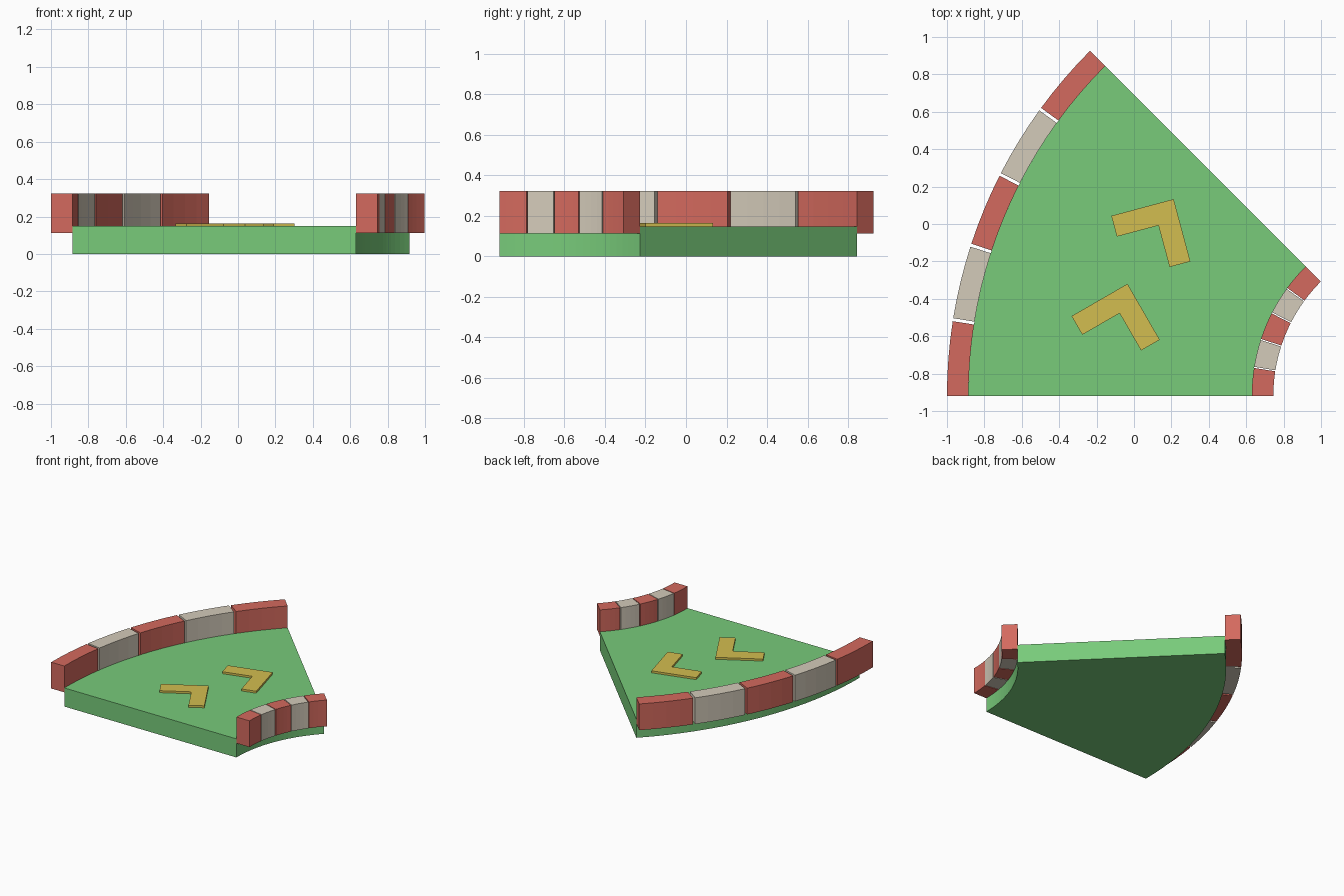
import bpy
from math import cos, sin, radians

cube = bpy.data.objects.get("Cube")
if cube:
    bpy.data.objects.remove(cube, do_unlink=True)

CX, CY = 1.61, -0.92          # centre of the bend
R_IN, R_OUT = 0.98, 2.495     # track radii
WALL, BEND = 0.115, 45        # kerb thickness, total turn in degrees
FLOOR_TOP = 0.148


def material(name, rgb):
    m = bpy.data.materials.new(name)
    m.use_nodes = True
    m.diffuse_color = (*rgb, 1)
    m.node_tree.nodes["Principled BSDF"].inputs["Base Color"].default_value = (*rgb, 1)
    return m


green = material("grass green", (0.188, 0.597, 0.195))
red = material("kerb red", (0.658, 0.144, 0.112))
cream = material("kerb cream", (0.658, 0.597, 0.491))
yellow = material("arrow yellow", (0.651, 0.515, 0.08))


def polar(r, degrees):
    a = radians(180 - degrees)
    return CX + r * cos(a), CY + r * sin(a)


def build(name, verts, faces, mat):
    mesh = bpy.data.meshes.new(name)
    mesh.from_pydata(verts, [], faces)
    mesh.materials.append(mat)
    obj = bpy.data.objects.new(name, mesh)
    bpy.context.collection.objects.link(obj)
    return obj


def arc_block(name, r0, r1, a0, a1, z0, z1, steps, mat):
    """Solid ring sector swept from angle a0 to a1."""
    verts, faces = [], []
    for i in range(steps + 1):
        a = a0 + (a1 - a0) * i / steps
        for r, z in ((r0, z0), (r1, z0), (r1, z1), (r0, z1)):
            verts.append((*polar(r, a), z))
    for i in range(steps):
        b = i * 4
        for k in range(4):
            n = (k + 1) % 4
            faces.append((b + k, b + n, b + n + 4, b + k + 4))
    e = steps * 4
    faces += [(3, 2, 1, 0), (e, e + 1, e + 2, e + 3)]
    return build(name, verts, faces, mat)


def chevron(name, tip, heading):
    """Right-angled arrow with its tip pointing along heading."""
    length, width = 0.345, 0.115
    profile = [(0, 0), (-length, 0), (-length, -width),
               (-width, -width), (-width, -length), (0, -length)]
    t = radians(heading - 45)
    pts = [(tip[0] + x * cos(t) - y * sin(t), tip[1] + x * sin(t) + y * cos(t))
           for x, y in profile]
    n = len(pts)
    verts = [(*p, z) for z in (FLOOR_TOP - 0.005, FLOOR_TOP + 0.016) for p in pts]
    faces = [tuple(reversed(range(n))), tuple(range(n, 2 * n))]
    faces += [(i, (i + 1) % n, (i + 1) % n + n, i + n) for i in range(n)]
    return build(name, verts, faces, yellow)


# Track floor
arc_block("track_floor", R_IN, R_OUT, 0, BEND, 0, FLOOR_TOP, 20, green)

# Striped kerbs along both edges, with narrow gaps between blocks
COUNT, GAP = 5, 0.18
step = BEND / COUNT
for side, r0, r1 in (("outer", R_OUT, R_OUT + WALL), ("inner", R_IN - WALL, R_IN)):
    for i in range(COUNT):
        a0 = i * step + (GAP if i > 0 else 0)
        a1 = (i + 1) * step - (GAP if i < COUNT - 1 else 0)
        arc_block(f"{side}_kerb_block_{i + 1}", r0, r1, a0, a1, 0.113, 0.322, 4,
                  cream if i % 2 else red)

# Direction arrows
chevron("front_arrow", (-0.035, -0.32), 75)
chevron("rear_arrow", (0.212, 0.133), 60)
